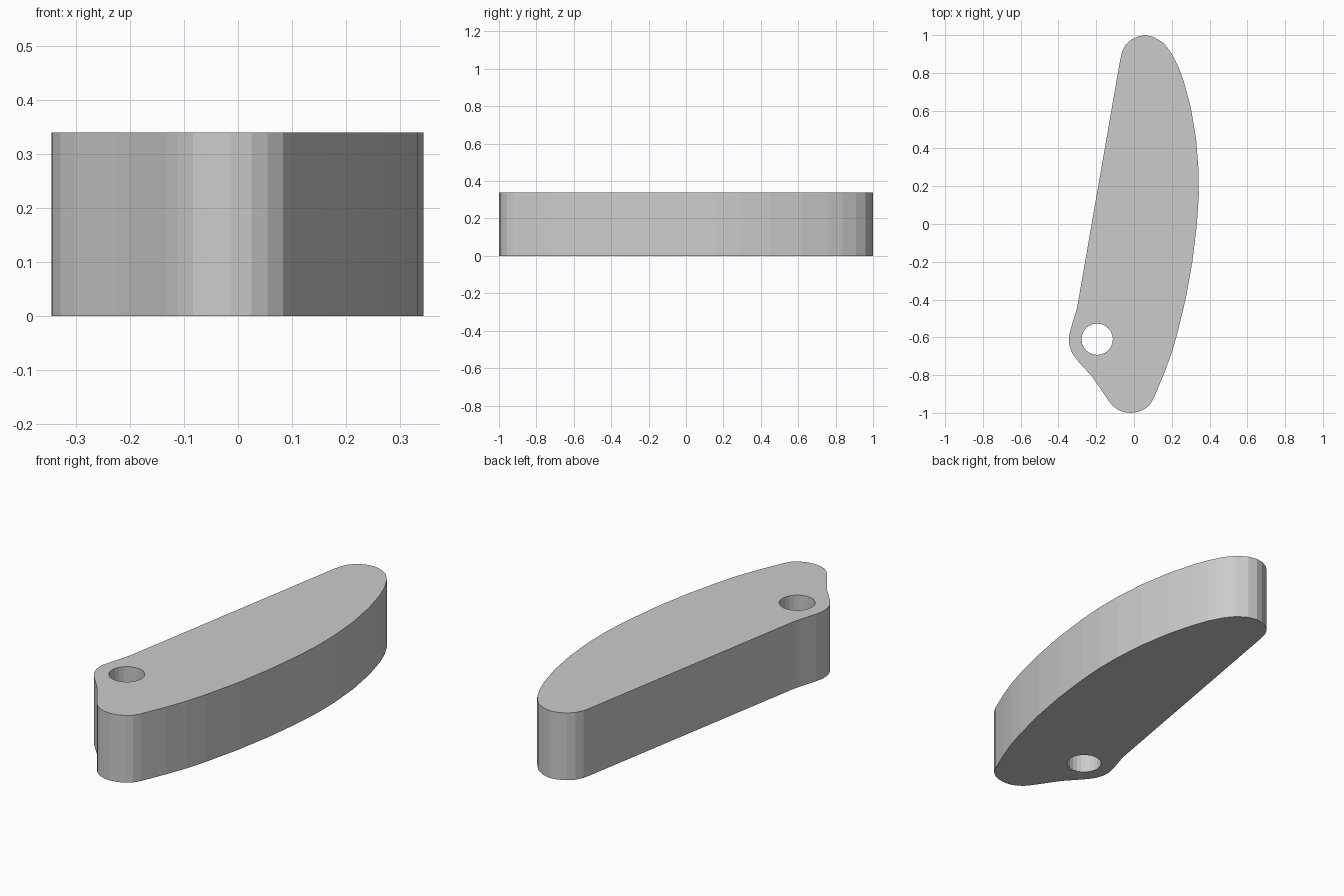
import bpy, bmesh, math

HEIGHT = 0.34

# Outline, counterclockwise from the bottom tip
outline = [
    (-0.015, -1.0), (0.025, -0.994), (0.055, -0.98), (0.083, -0.958), (0.103, -0.925),
    (0.156, -0.80), (0.197, -0.69), (0.228, -0.585), (0.275, -0.39), (0.309, -0.20),
    (0.333, 0.0), (0.343, 0.15), (0.342, 0.28), (0.329, 0.45), (0.300, 0.62),
    (0.262, 0.76), (0.232, 0.84), (0.195, 0.91), (0.155, 0.96), (0.105, 0.99),
    (0.06, 1.0), (0.022, 0.993), (-0.015, 0.976), (-0.045, 0.948), (-0.064, 0.91),
    (-0.073, 0.87), (-0.298, -0.425), (-0.308, -0.467), (-0.336, -0.557),
    (-0.345, -0.60), (-0.343, -0.64), (-0.328, -0.683), (-0.303, -0.718),
    (-0.225, -0.805), (-0.205, -0.832), (-0.133, -0.938), (-0.112, -0.963),
    (-0.083, -0.985), (-0.05, -0.997),
]

# Round pivot hole
hole = [(-0.195 + 0.083 * math.cos(2 * math.pi * i / 24),
         -0.61 + 0.083 * math.sin(2 * math.pi * i / 24)) for i in range(24)]

# Fill between both loops, then extrude upward
bm = bmesh.new()
for loop in (outline, hole):
    verts = [bm.verts.new((x, y, 0)) for x, y in loop]
    for i, v in enumerate(verts):
        bm.edges.new((v, verts[(i + 1) % len(verts)]))
bmesh.ops.triangle_fill(bm, use_beauty=True, use_dissolve=False, edges=bm.edges[:])
result = bmesh.ops.extrude_face_region(bm, geom=bm.faces[:], use_keep_orig=True)
top = [g for g in result["geom"] if isinstance(g, bmesh.types.BMVert)]
bmesh.ops.translate(bm, vec=(0, 0, HEIGHT), verts=top)
bmesh.ops.recalc_face_normals(bm, faces=bm.faces[:])

mesh = bpy.data.meshes.new("lever_plate")
bm.to_mesh(mesh)
bm.free()
bpy.context.collection.objects.link(bpy.data.objects.new("lever_plate", mesh))
